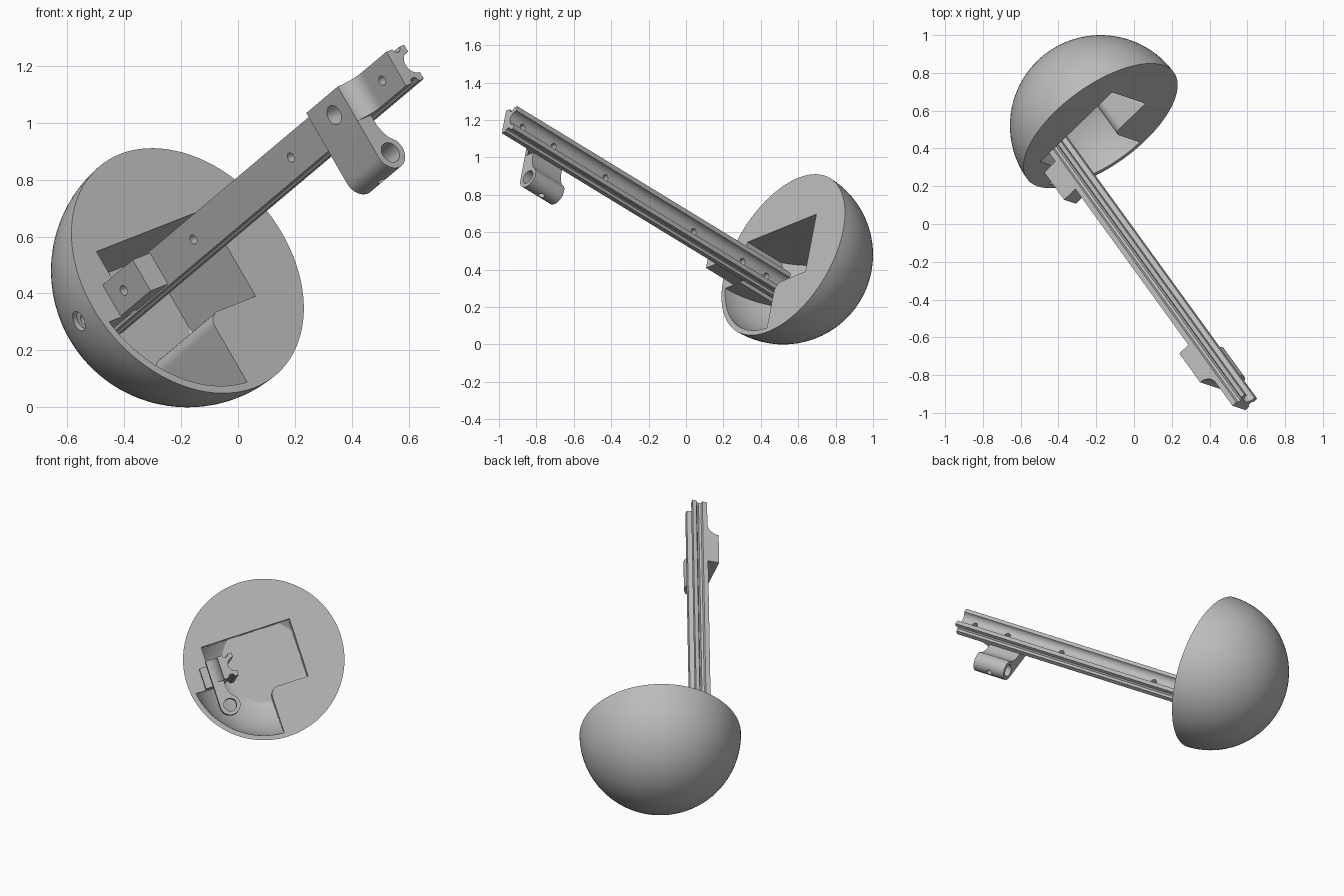
import bpy, bmesh
from math import sin, cos, radians
from mathutils import Matrix, Vector

default = bpy.data.objects.get("Cube")
if default:
    bpy.data.objects.remove(default, do_unlink=True)

grey = bpy.data.materials.new("plain_grey")
grey.use_nodes = True
grey.diffuse_color = (0.5, 0.5, 0.5, 1)
grey.node_tree.nodes["Principled BSDF"].inputs["Base Color"].default_value = (0.5, 0.5, 0.5, 1)

# Tilted frame: local z runs along the rail, origin at the centre of the dome's flat face
n = Vector((0.526, -0.726, 0.443)).normalized()
a = Vector((0.694, 0.668, 0.273))
a = (a - n * a.dot(n)).normalized()
b = n.cross(a)
FRAME = Matrix((a, b, n)).transposed().to_4x4()
FRAME.translation = (-0.177, 0.52, 0.48)
R = 0.48
parts = []


def make(name, bm):
    bmesh.ops.recalc_face_normals(bm, faces=bm.faces)
    mesh = bpy.data.meshes.new(name)
    bm.to_mesh(mesh)
    bm.free()
    mesh.materials.append(grey)
    obj = bpy.data.objects.new(name, mesh)
    obj.matrix_world = FRAME
    bpy.context.collection.objects.link(obj)
    return obj


def prism(name, profile, lo, hi, axis="z"):
    """Extrude a closed profile along a local axis."""
    place = {"x": lambda u, v, w: (w, u, v),
             "y": lambda u, v, w: (u, w, v),
             "z": lambda u, v, w: (u, v, w)}[axis]
    bm = bmesh.new()
    face = bm.faces.new([bm.verts.new(place(u, v, lo)) for u, v in profile])
    ext = bmesh.ops.extrude_face_region(bm, geom=[face])["geom"]
    move = Vector(place(0, 0, hi - lo))
    bmesh.ops.translate(bm, vec=move, verts=[g for g in ext if isinstance(g, bmesh.types.BMVert)])
    return make(name, bm)


def arc(cu, cv, r, start, end, steps):
    angles = [radians(start + (end - start) * i / steps) for i in range(steps + 1)]
    return [(cu + r * cos(t), cv + r * sin(t)) for t in angles]


def rod(cu, cv, r, lo, hi, axis):
    return prism("cutter", arc(cu, cv, r, 0, 360, 32)[:-1], lo, hi, axis)


def ball(name, r, rings):
    bm = bmesh.new()
    bmesh.ops.create_uvsphere(bm, u_segments=96, v_segments=rings, radius=r)
    return make(name, bm)


def combine(obj, tool, operation="DIFFERENCE"):
    mod = obj.modifiers.new("cut", "BOOLEAN")
    mod.operation, mod.solver, mod.object = operation, "EXACT", tool
    bpy.context.view_layer.update()
    bpy.context.view_layer.objects.active = obj
    bpy.ops.object.modifier_apply(modifier=mod.name)
    bpy.data.objects.remove(tool, do_unlink=True)


# Half dome with a flat face
bm = bmesh.new()
bmesh.ops.create_uvsphere(bm, u_segments=96, v_segments=48, radius=R)
bmesh.ops.delete(bm, geom=[v for v in bm.verts if v.co.z > 0.001], context="VERTS")
bmesh.ops.holes_fill(bm, edges=[e for e in bm.edges if e.is_boundary], sides=0)
dome = make("dome", bm)

# Pocket and side slot, both limited by the inner shell
outline = [(0.22, 0.184), (-0.331, 0.184), (-0.331, -0.068), (-0.6, -0.068),
           (-0.6, -0.6), (-0.02, -0.6)]
outline += arc(0.03, -0.225, 0.05, 180, 90, 8) + [(0.22, -0.175)]
pocket = prism("pocket_cutter", outline, -0.38, 0.05)
combine(pocket, ball("shell_cutter", 0.452, 47), "INTERSECT")
combine(dome, pocket)

# Screw hole with counterbore through the dome wall
combine(dome, rod(0, -0.115, 0.02, -0.6, -0.28, "x"))
combine(dome, rod(0, -0.115, 0.037, -0.6, -0.435, "x"))
parts.append(dome)

# Grooved rail: half section mirrored about its middle
BACK, FACE, HALF = -0.207, -0.297, 0.07
half = arc(BACK, 0, 0.042, 180, 90, 10)
half += [(BACK, HALF), (-0.23, HALF), (-0.237, 0.056), (-0.25, 0.051),
         (-0.263, 0.056), (-0.268, HALF), (FACE, HALF)]
section = half + [(u, -v) for u, v in reversed(half[1:])]
rail = prism("rail", section, -0.23, 1.784)
for height in (-0.105, 0.07, 0.43, 1.08, 1.46, 1.69):
    combine(rail, rod(0, height, 0.017, -0.4, -0.1, "x"))
parts.append(rail)

# Stop block resting on the dome face
block = prism("stop_block", [(-0.385, -0.064), (FACE, -0.064), (FACE, 0.064), (-0.385, 0.064)], 0, 0.2)
combine(block, rod(0, 0.08, 0.018, -0.5, -0.2, "x"))
parts.append(block)

# Clamp arm ending in a tube parallel to the rail
tube_u, tube_v, tube_r = -0.305, -0.22, 0.061
front = tube_u - tube_r
profile = [(front, HALF)] + arc(tube_u, tube_v, tube_r, 180, 390, 28)
profile += [(-0.275, -0.168), (-0.289, -0.143), (FACE, -0.11), (FACE, HALF)]
clamp = prism("clamp_arm", profile, 1.34, 1.55)
combine(clamp, rod(tube_u, tube_v, 0.038, 1.2, 1.7, "z"))
combine(clamp, rod(0, 1.46, 0.035, -0.5, -0.2, "x"))
combine(clamp, rod(tube_u, 1.44, 0.018, -0.4, tube_v, "y"))
parts.append(clamp)

# Concave fillet blending the clamp into the rail
depth = FACE - front
sweep = arc(front, 1.55 + depth, depth, 270, 360, 10) + [(FACE, 1.55)]
parts.append(prism("clamp_fillet", sweep, -HALF, HALF, "y"))

# Smooth curved surfaces, keep hard edges
for obj in bpy.context.view_layer.objects:
    obj.select_set(obj in parts)
bpy.context.view_layer.objects.active = dome
bpy.ops.object.shade_smooth_by_angle(angle=radians(30))
